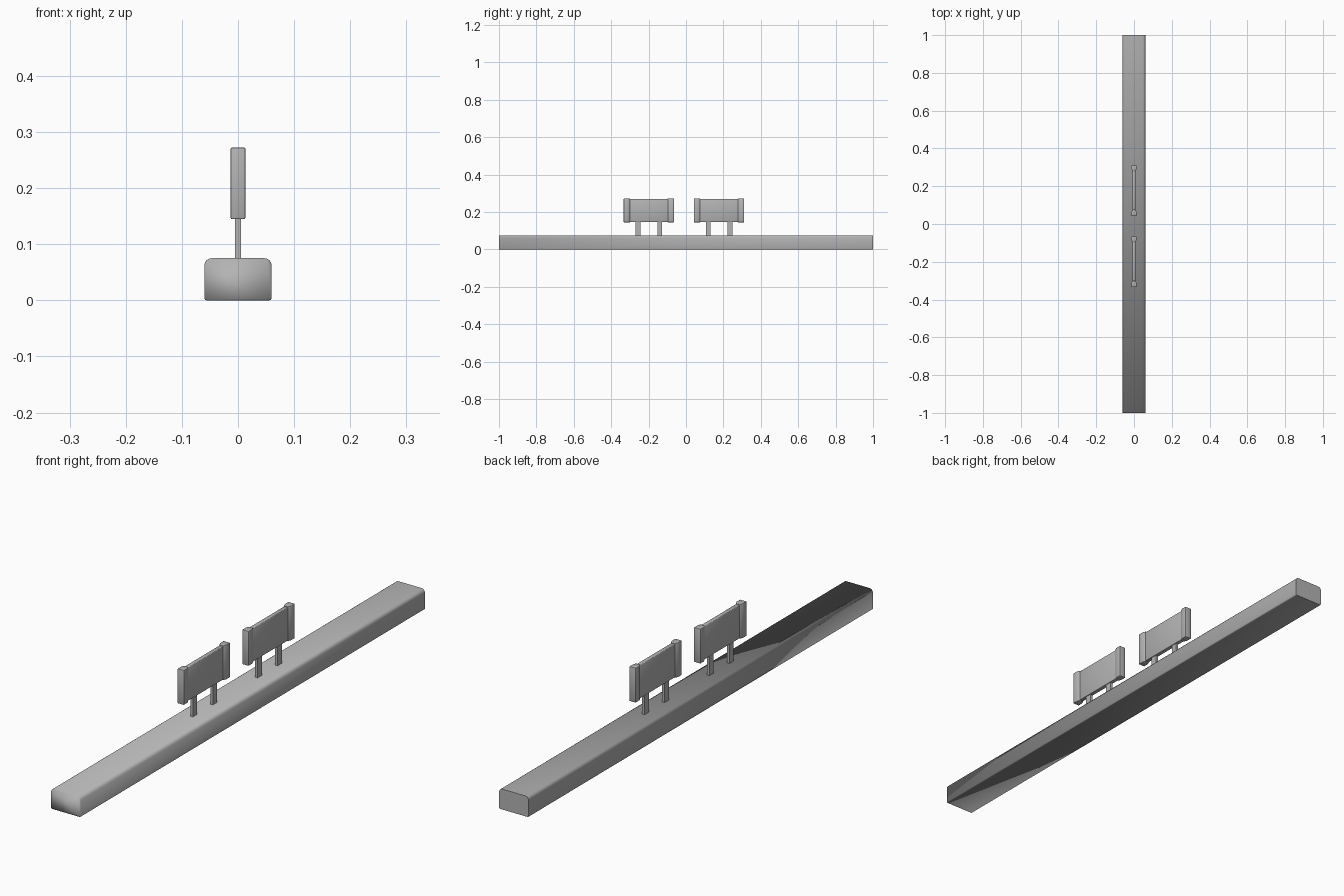
import bpy, bmesh, math
from mathutils import Matrix, Vector

if "Cube" in bpy.data.objects:
    bpy.data.objects.remove(bpy.data.objects["Cube"])

grey = bpy.data.materials.new("dark_grey")
grey.diffuse_color = (0.45, 0.45, 0.45, 1)
grey.use_nodes = True
grey.node_tree.nodes["Principled BSDF"].inputs["Base Color"].default_value = grey.diffuse_color


def prism(name, outline, to3d, depth, bevel=0.0, smooth=180):
    """Extrude a closed 2D outline along a vector."""
    bm = bmesh.new()
    face = bm.faces.new([bm.verts.new(to3d(a, b)) for a, b in outline])
    ext = bmesh.ops.extrude_face_region(bm, geom=[face])
    bmesh.ops.translate(bm, vec=Vector(depth),
                        verts=[v for v in ext["geom"] if isinstance(v, bmesh.types.BMVert)])
    bmesh.ops.recalc_face_normals(bm, faces=bm.faces)
    return finish(name, bm, bevel, smooth)


def box(name, lo, hi, bevel=0.0, smooth=180):
    bm = bmesh.new()
    lo, hi = Vector(lo), Vector(hi)
    bmesh.ops.create_cube(bm, size=1, matrix=Matrix.Translation((lo + hi) / 2)
                          @ Matrix.Diagonal((hi - lo).to_4d()))
    return finish(name, bm, bevel, smooth)


def finish(name, bm, bevel, smooth):
    mesh = bpy.data.meshes.new(name)
    bm.to_mesh(mesh)
    bm.free()
    mesh.materials.append(grey)
    obj = bpy.data.objects.new(name, mesh)
    bpy.context.collection.objects.link(obj)
    if bevel:
        mod = obj.modifiers.new("bevel", "BEVEL")
        mod.width, mod.segments = bevel, 2
    bpy.ops.object.select_all(action="DESELECT")
    obj.select_set(True)
    bpy.context.view_layer.objects.active = obj
    if smooth < 180:
        bpy.ops.object.shade_smooth_by_angle(angle=math.radians(smooth))
    else:
        bpy.ops.object.shade_smooth()
    return obj


def rounded_corner(cx, cz, r, start, steps=4):
    return [(cx + r * math.cos(start + math.pi / 2 * i / steps),
             cz + r * math.sin(start + math.pi / 2 * i / steps)) for i in range(steps + 1)]


# Long base beam: softly rounded top edges, tight bottom edges, shaded smooth
W, H, R, r = 0.06, 0.075, 0.013, 0.004
section = (rounded_corner(W - R, H - R, R, 0)
           + rounded_corner(-W + R, H - R, R, math.pi / 2)
           + rounded_corner(-W + r, r, r, math.pi, 2)
           + rounded_corner(W - r, r, r, 1.5 * math.pi, 2))
beam = prism("base_beam", section, lambda x, z: (x, -1, z), (0, 2, 0))

# The back end of the beam is a crisp flat cut
for poly in beam.data.polygons:
    if poly.normal.y > 0.9:
        poly.use_smooth = False

# Two identical panels, each with end caps and a pair of posts
for label, cy in (("front", -0.199), ("back", 0.177)):
    box(f"{label}_panel", (-0.008, cy - 0.115, 0.147), (0.008, cy + 0.115, 0.269), 0.002)
    for side, s in (("near", -1), ("far", 1)):
        # end cap: thick outside, tapering in to the panel
        cap = [(-0.013, 0.134), (0.013, 0.134), (0.013, 0.113),
               (0.008, 0.101), (-0.008, 0.101), (-0.013, 0.113)]
        prism(f"{label}_{side}_end_cap", cap,
              lambda x, y: (x, cy + s * y, 0.145), (0, 0, 0.127), 0.0015)
        py = cy + s * 0.058
        box(f"{label}_{side}_post", (-0.005, py - 0.0125, 0.07),
            (0.005, py + 0.0125, 0.15), smooth=35)
